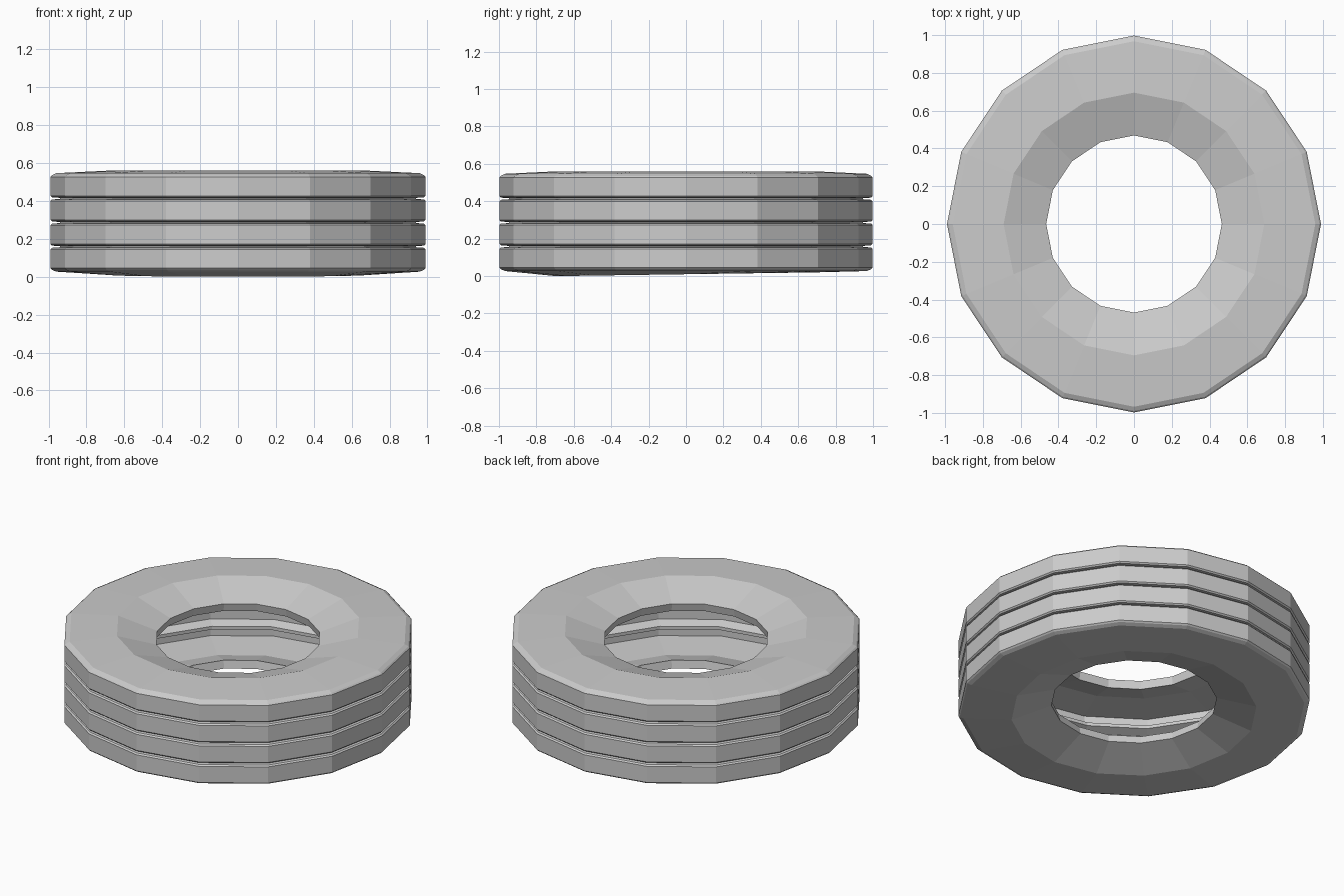
import bpy, bmesh, math

if "Cube" in bpy.data.objects:
    bpy.data.objects.remove(bpy.data.objects["Cube"])

SIDES = 16
R = 0.99                 # tread radius
BAND, PITCH, Z0 = 0.116, 0.1275, 0.037

profile = []             # (radius, z), closed loop

# lower sidewall, from the lip outwards
profile += [(0.465, 0.085), (0.69, 0.008), (R - 0.03, 0.027)]

# four tread bands with chamfered edges and narrow grooves between
for i in range(4):
    a = Z0 + i * PITCH
    b = a + BAND
    if i:
        profile += [(R - 0.05, a - 0.003), (R - 0.008, a)]
    else:
        profile += [(R - 0.008, a)]
    profile += [(R, a + 0.008), (R, b - 0.008), (R - 0.008, b)]
    if i < 3:
        profile += [(R - 0.05, b + 0.003)]

# upper sidewall, in to the lip
profile += [(R - 0.03, 0.547), (0.69, 0.56), (0.465, 0.488)]

# upper lip edge and inner cavity
profile += [(0.475, 0.44), (0.69, 0.505), (0.91, 0.495)]
for i in (3, 2, 1):
    g = Z0 + i * PITCH - 0.006
    profile += [(0.91, g + 0.03), (0.855, g + 0.01), (0.855, g - 0.01), (0.91, g - 0.03)]
profile += [(0.91, 0.085), (0.69, 0.065), (0.475, 0.133)]

# spin the profile into the tyre body
bm = bmesh.new()
rings = []
for s in range(SIDES):
    t = 2 * math.pi * s / SIDES
    ring = []
    for r, z in profile:
        # the lower sidewall sags slightly at the front
        sag = 0.01 * (1 + math.sin(t)) if z < 0.03 and r < 0.9 else 0
        ring.append(bm.verts.new((r * math.cos(t), 1.008 * r * math.sin(t), z - 0.008 * (z < 0.01) + sag)))
    rings.append(ring)
n = len(profile)
for s in range(SIDES):
    a, b = rings[s], rings[(s + 1) % SIDES]
    for k in range(n):
        m = (k + 1) % n
        bm.faces.new((a[k], b[k], b[m], a[m]))
bmesh.ops.recalc_face_normals(bm, faces=bm.faces)

mesh = bpy.data.meshes.new("tyre")
bm.to_mesh(mesh)
bm.free()
tyre = bpy.data.objects.new("tyre", mesh)
bpy.context.collection.objects.link(tyre)
